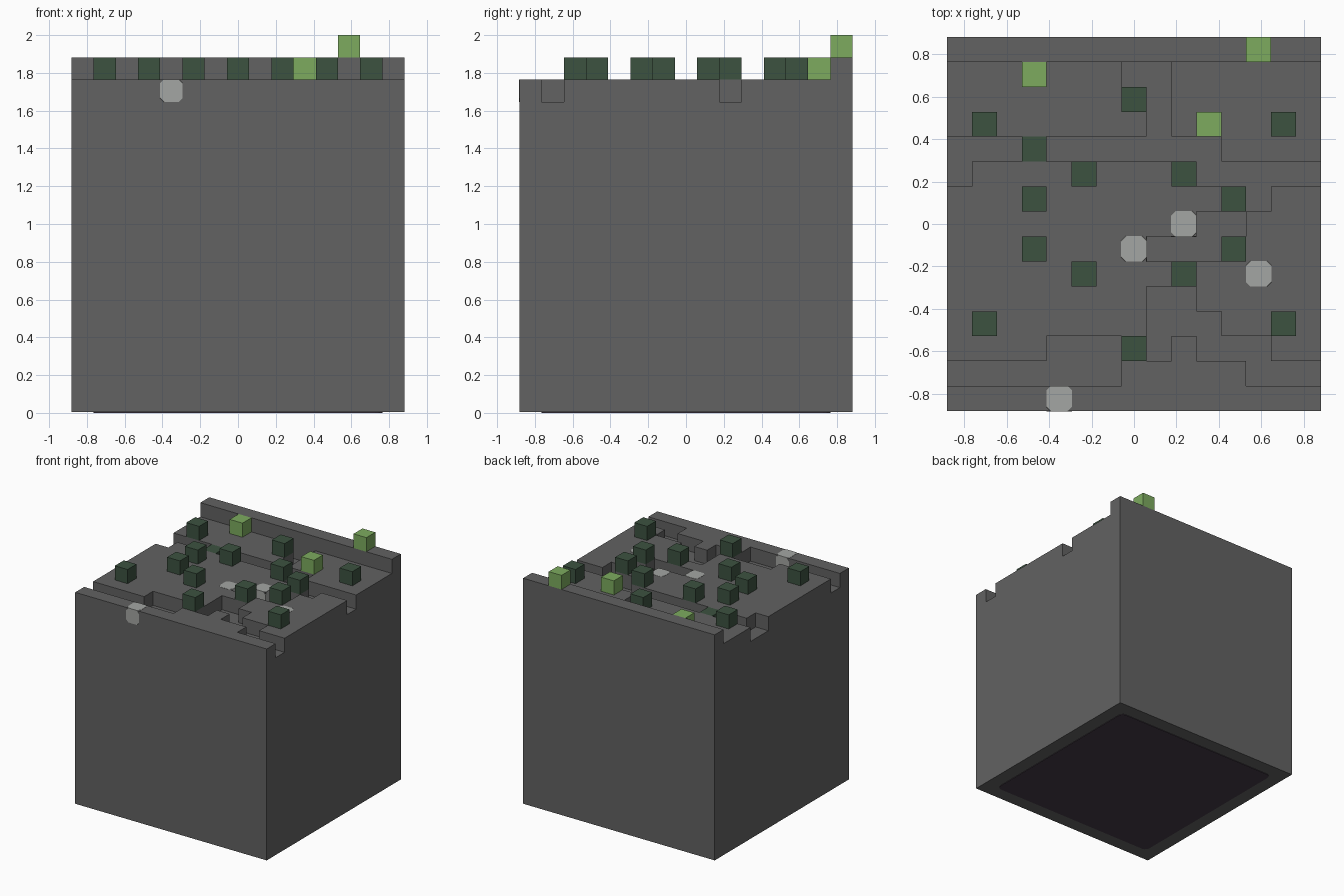
import bpy, bmesh
from mathutils import Matrix, Vector

cube = bpy.data.objects.get("Cube")
if cube:
    bpy.data.objects.remove(cube, do_unlink=True)

N = 15              # cells per side
C = 2 / 17          # cell size
HALF = N * C / 2


def linear(v):
    v /= 255
    return v / 12.92 if v <= 0.04045 else ((v + 0.055) / 1.055) ** 2.4


def material(name, rgb):
    col = (*[linear(v) for v in rgb], 1)
    m = bpy.data.materials.new(name)
    m.use_nodes = True
    m.diffuse_color = col
    bsdf = m.node_tree.nodes["Principled BSDF"]
    bsdf.inputs["Base Color"].default_value = col
    bsdf.inputs["Roughness"].default_value = 0.9
    return m


STONE = material("stone grey", (98, 98, 98))
DARK = material("dark green", (60, 82, 64))
LIGHT = material("light green", (125, 171, 95))
PALE = material("pale grey", (164, 166, 163))
BASE = material("dark purple", (69, 58, 71))


def finish(name, bm, mat):
    bmesh.ops.recalc_face_normals(bm, faces=bm.faces)
    me = bpy.data.meshes.new(name)
    bm.to_mesh(me)
    bm.free()
    me.materials.append(mat)
    ob = bpy.data.objects.new(name, me)
    bpy.context.collection.objects.link(ob)
    return ob


def box(bm, centre, size):
    mat = Matrix.Translation(centre) @ Matrix.Diagonal((*size, 1))
    return bmesh.ops.create_cube(bm, size=1, matrix=mat)["verts"]


def cell_centre(i, j, level):
    return Vector(((i + 0.5) * C - HALF, (j + 0.5) * C - HALF, (level + 0.5) * C))


# Sunken channels: row -> inclusive column ranges
channels = {
    1: [(0, 6), (12, 14)],
    2: [(4, 6), (8, 8), (10, 12)],
    3: [(8, 10)],
    4: [(8, 9)],
    6: [(8, 10)],
    7: [(10, 11)],
    8: [(12, 12)],
    9: [(0, 0), (10, 14)],
    10: [(0, 10)],
    11: [(8, 8)],
    12: [(8, 8)],
    13: [(7, 8)],
}


def height(i, j):
    if not (0 <= i < N and 0 <= j < N):
        return 0
    if j == N - 1:
        return 16
    return 14 if any(a <= i <= b for a, b in channels.get(j, [])) else 15


# Ground block: stepped top, walls wherever the level drops, flat underside
FLOOR = 0.004
bm = bmesh.new()


def quad(*pts):
    bm.faces.new([bm.verts.new((x * C - HALF, y * C - HALF, max(z * C, FLOOR)))
                  for x, y, z in pts])


for i in range(N):
    for j in range(N):
        h = height(i, j)
        corners = [(i, j), (i + 1, j), (i + 1, j + 1), (i, j + 1)]
        quad(*[(x, y, h) for x, y in corners])
        for k, (di, dj) in enumerate([(0, -1), (1, 0), (0, 1), (-1, 0)]):
            low = height(i + di, j + dj)
            if low < h:
                a, b = corners[k], corners[(k + 1) % 4]
                quad((*a, low), (*b, low), (*b, h), (*a, h))
        quad(*[(x, y, 0) for x, y in reversed(corners)])
me_ground = bpy.data.meshes.new("ground_block")
bm.to_mesh(me_ground)
bm.free()
me_ground.materials.append(STONE)
bpy.context.collection.objects.link(bpy.data.objects.new("ground_block", me_ground))

# Dark green cubes: mirrored pairs, a centre pair, and one sunk in a channel
dark = [(7, 2, 15), (7, 12, 15), (3, 10, 14)]
for i, j in [(1, 3), (5, 5), (3, 6), (3, 8), (5, 9), (1, 11)]:
    dark += [(i, j, 15), (N - 1 - i, j, 15)]
for n, cell in enumerate(dark, 1):
    bm = bmesh.new()
    box(bm, cell_centre(*cell), (C, C, C))
    finish(f"dark_shrub_{n}", bm, DARK)

# Light green cubes
for n, cell in enumerate([(3, 13, 15), (10, 11, 15), (12, 14, 16)], 1):
    bm = bmesh.new()
    box(bm, cell_centre(*cell), (C, C, C))
    finish(f"light_shrub_{n}", bm, LIGHT)

# Pale stones with clipped corners, set flush in the ground
S = C + 0.003
for n, (i, j) in enumerate([(4, 0), (7, 6), (9, 7), (12, 5)], 1):
    bm = bmesh.new()
    verts = box(bm, cell_centre(i, j, 14), (S, S, S))
    bmesh.ops.bevel(bm, geom=verts, offset=0.022, segments=1, affect='VERTICES')
    finish(f"pale_stone_{n}", bm, PALE)

# Thin base plate with clipped corners
bm = bmesh.new()
W = 13 * C
box(bm, (0, 0, 0.003), (W, W, 0.006))
upright = [e for e in bm.edges if abs(e.verts[0].co.z - e.verts[1].co.z) > 0.001]
bmesh.ops.bevel(bm, geom=upright, offset=0.04, segments=3, profile=0.5, affect='EDGES')
finish("base_plate", bm, BASE)
